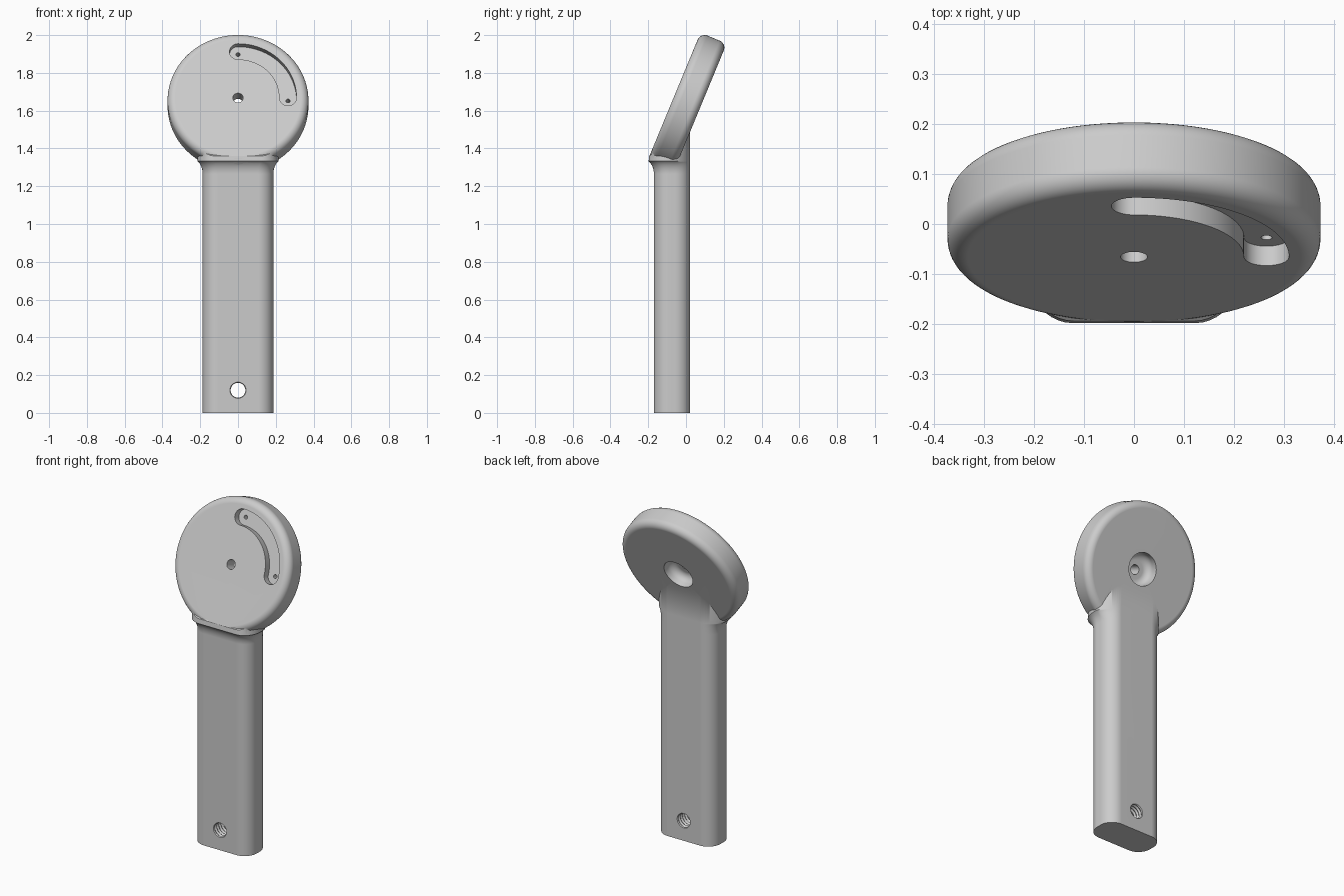
import bpy, bmesh
from math import sin, cos, pi, radians
from mathutils import Matrix

old = bpy.data.objects.get("Cube")
if old:
    bpy.data.objects.remove(old, do_unlink=True)

grey = bpy.data.materials.new("plain grey")
grey.use_nodes = True
grey.diffuse_color = (0.6, 0.6, 0.6, 1)
grey.node_tree.nodes["Principled BSDF"].inputs["Base Color"].default_value = (0.6, 0.6, 0.6, 1)

# Local frame of the tilted head: y runs up the face, z points out of it
TILT = Matrix.Translation((0, -0.066, 1.668)) @ Matrix.Rotation(radians(67.5), 4, 'X')
RADIUS, THICK, FILLET = 0.373, 0.15, 0.04


def loft(name, rings, matrix=Matrix()):
    """Skin matching rings of points and cap both ends."""
    bm = bmesh.new()
    loops = [[bm.verts.new(p) for p in ring] for ring in rings]
    n = len(loops[0])
    for a, b in zip(loops, loops[1:]):
        for i in range(n):
            j = (i + 1) % n
            bm.faces.new((a[i], a[j], b[j], b[i]))
    bm.faces.new(loops[0][::-1])
    bm.faces.new(loops[-1])
    bm.transform(matrix)
    bmesh.ops.recalc_face_normals(bm, faces=bm.faces)
    mesh = bpy.data.meshes.new(name)
    bm.to_mesh(mesh)
    bm.free()
    mesh.materials.append(grey)
    obj = bpy.data.objects.new(name, mesh)
    bpy.context.collection.objects.link(obj)
    return obj


def arc(cx, cy, r, start, end, steps):
    angles = [radians(start + (end - start) * i / steps) for i in range(steps + 1)]
    return [(cx + r * cos(a), cy + r * sin(a)) for a in angles]


def lathe(name, profile, matrix, sides):
    """Turn (radius, height) points around the local z axis."""
    rings = [[(r * cos(2 * pi * i / sides), r * sin(2 * pi * i / sides), z)
              for i in range(sides)] for r, z in profile]
    return loft(name, rings, matrix)


def combine(target, other, operation):
    mod = target.modifiers.new("combine", 'BOOLEAN')
    mod.operation = operation
    mod.solver = 'EXACT'
    mod.object = other
    bpy.context.view_layer.objects.active = target
    bpy.ops.object.modifier_apply(modifier=mod.name)
    bpy.data.objects.remove(other, do_unlink=True)


# Round head with filleted rims
inner = RADIUS - FILLET
profile = (arc(inner, FILLET - THICK, FILLET, -90, 0, 8)
           + arc(inner, -FILLET, FILLET, 0, 90, 8))
head = lathe("head", profile, TILT, 128)

# Handle: rounded slab that flares at the front and sides where it meets the head
HALF_W, FRONT, BACK, CORNER = 0.187, -0.17, 0.022, 0.08
outline = []
for sx, sy, start in ((1, 1, 0), (-1, 1, 90), (-1, -1, 180), (1, -1, 270)):
    y = BACK - CORNER if sy > 0 else FRONT + CORNER
    outline += arc(sx * (HALF_W - CORNER), y, CORNER, start, start + 90, 10)


def handle_ring(z, flare, slope):
    ring = []
    for x, y in outline:
        w = min(1, max(0, (BACK - y) / 0.08))
        ring.append((x * (1 + flare * w / HALF_W),
                     y - flare * w * (y < -0.09) * (-0.09 - y) / CORNER,
                     z + slope * (y - FRONT)))
    return ring


rings = [handle_ring(0, 0, 0), handle_ring(1.265, 0, 0)]
for i in range(1, 9):
    a = radians(i * 8)
    rings.append(handle_ring(1.265 + 0.075 * sin(a), 0.05 * (1 - cos(a)), 0))
rings.append(handle_ring(1.36, 0.024, 1.1))
handle = loft("handle", rings)
combine(handle, head, 'UNION')

# Centre hole with a round-bottomed recess behind it
profile = ([(0.027, 0.05), (0.027, -0.08)]
           + arc(0.052, -0.12, 0.04, 90, 0, 8) + [(0.092, -0.2)])
combine(handle, lathe("centre_bore", profile, TILT, 48), 'DIFFERENCE')

# Quarter-circle slot in the face
PATH, HALF, DEPTH = 0.265, 0.045, 0.042
slot = (arc(0, 0, PATH + HALF, 0, 90, 32) + arc(0, PATH, HALF, 90, 270, 16)[1:]
        + arc(0, 0, PATH - HALF, 90, 0, 32)[1:] + arc(PATH, 0, HALF, 180, 360, 16)[1:-1])
combine(handle, loft("slot_cut", [[(x, y, z) for x, y in slot] for z in (-DEPTH, 0.05)], TILT),
        'DIFFERENCE')

# Small blind pin holes at the slot ends
for x, y in ((PATH, 0), (0, PATH)):
    pin = lathe("pin_cut", [(0.011, -0.09), (0.011, -0.02)],
                TILT @ Matrix.Translation((x, y, 0)), 20)
    combine(handle, pin, 'DIFFERENCE')

# Threaded hole through the foot of the handle
thread = [(0.046 if i % 2 else 0.039, -0.13 + i * 0.01) for i in range(27)]
combine(handle, lathe("thread_cut", thread,
                      Matrix.Translation((0, -0.074, 0.12)) @ Matrix.Rotation(pi / 2, 4, 'X'), 32),
        'DIFFERENCE')

# Smooth shading with crisp cut edges and clean flats
handle.name = "handle_with_head"
bpy.ops.object.select_all(action='DESELECT')
handle.select_set(True)
bpy.context.view_layer.objects.active = handle
bpy.ops.object.shade_smooth_by_angle(angle=radians(35))
weighted = handle.modifiers.new("clean_flats", 'WEIGHTED_NORMAL')
weighted.keep_sharp = True
